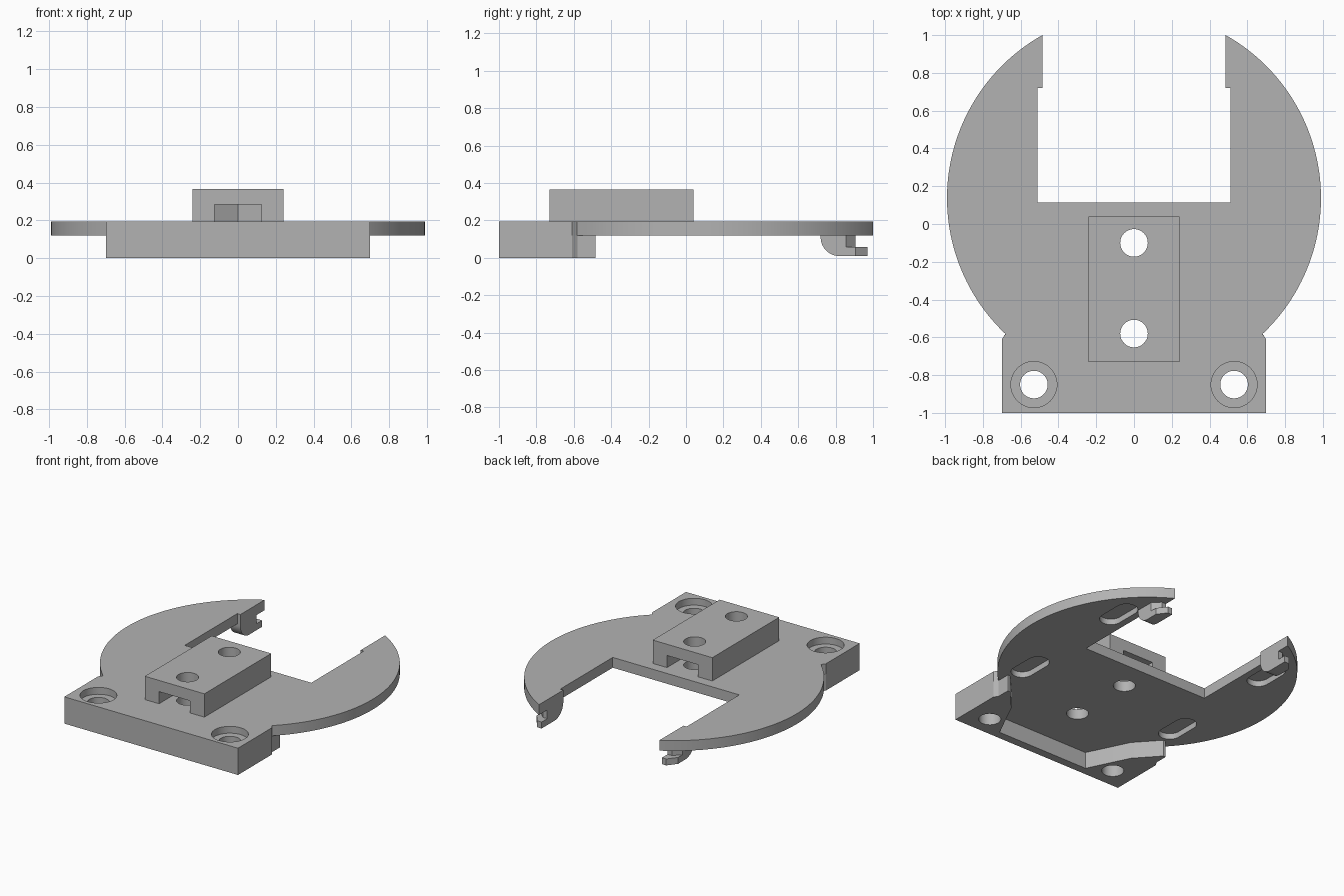
import bpy, bmesh, math
from mathutils import Vector

if "Cube" in bpy.data.objects:
    bpy.data.objects.remove(bpy.data.objects["Cube"], do_unlink=True)

GREY = bpy.data.materials.new("plain_grey")
GREY.use_nodes = True
GREY.diffuse_color = (0.45, 0.45, 0.45, 1)
GREY.node_tree.nodes["Principled BSDF"].inputs["Base Color"].default_value = (0.45, 0.45, 0.45, 1)

PLATE_LOW, PLATE_TOP, HUB_TOP = 0.12, 0.195, 0.365
RADIUS, CENTRE_Y = 0.99, 0.137


def prism(name, outline, low, high, axis="Z"):
    """Extrude a flat outline along Z (outline in x, y) or X (outline in y, z)."""
    bm = bmesh.new()
    place = (lambda u, v: (u, v, low)) if axis == "Z" else (lambda u, v: (low, u, v))
    face = bm.faces.new([bm.verts.new(place(u, v)) for u, v in outline])
    step = Vector((0, 0, high - low)) if axis == "Z" else Vector((high - low, 0, 0))
    grown = bmesh.ops.extrude_face_region(bm, geom=[face])["geom"]
    bmesh.ops.translate(bm, vec=step, verts=[g for g in grown if isinstance(g, bmesh.types.BMVert)])
    bmesh.ops.recalc_face_normals(bm, faces=bm.faces)
    mesh = bpy.data.meshes.new(name)
    bm.to_mesh(mesh)
    bm.free()
    mesh.materials.append(GREY)
    obj = bpy.data.objects.new(name, mesh)
    bpy.context.collection.objects.link(obj)
    return obj


def combine(target, tool, operation):
    """Apply a boolean and discard the tool."""
    mod = target.modifiers.new(operation.lower(), "BOOLEAN")
    mod.operation, mod.solver, mod.object = operation, "EXACT", tool
    bpy.context.view_layer.objects.active = target
    bpy.ops.object.modifier_apply(modifier=mod.name)
    bpy.data.objects.remove(tool, do_unlink=True)


def arc(cx, cy, r, start, end, count):
    angles = [math.radians(start + (end - start) * i / count) for i in range(count + 1)]
    return [(cx + r * math.cos(a), cy + r * math.sin(a)) for a in angles]


def circle(cx, cy, r):
    return arc(cx, cy, r, 0, 360, 48)[:-1]


def box(x0, x1, y0, y1):
    return [(x0, y0), (x1, y0), (x1, y1), (x0, y1)]


def mirrored(half):
    """Close a right-hand half outline with its reflection across x = 0."""
    return half + [(-x, y) for x, y in reversed(half)]


# Round plate with a square foot and an open slot at the back
tip = math.degrees(math.acos(0.485 / RADIUS))
foot = -math.degrees(math.acos(0.68 / RADIUS))
plate_half = [(0.51, 0.115), (0.51, 0.72), (0.485, 0.72)]
plate_half += arc(0, CENTRE_Y, RADIUS, tip, foot, 64)
plate_half += [(0.7, -0.61), (0.7, -1)]
body = prism("mounting_plate", mirrored(plate_half), PLATE_LOW, PLATE_TOP)

# Foot rim with a flared pocket underneath
rim_half = [(0.7, -1), (0.7, -0.61), (0.68, -0.58), (0.68, -0.485),
            (0.66, -0.485), (0.515, -0.645), (0.37, -0.94)]
combine(body, prism("foot_rim", mirrored(rim_half), 0, PLATE_LOW), "UNION")

# Raised hub with a pointed nut pocket from each end
hub = prism("raised_hub", box(-0.24, 0.24, -0.73, 0.04), PLATE_TOP, HUB_TOP)
for hole_y, open_y, inward in ((-0.58, -0.8, 1), (-0.1, 0.1, -1)):
    shoulder, point = hole_y + 0.072 * inward, hole_y + 0.144 * inward
    pocket = [(-0.125, open_y), (0.125, open_y), (0.125, shoulder), (0, point), (-0.125, shoulder)]
    combine(hub, prism("nut_pocket", pocket, PLATE_TOP - 0.05, 0.283), "DIFFERENCE")
combine(body, hub, "UNION")

# Through holes in the hub
for y in (-0.58, -0.1):
    combine(body, prism("hub_hole", circle(0, y, 0.073), -0.1, 0.5), "DIFFERENCE")

for side in (-1, 1):
    # Counterbored screw holes in the foot
    combine(body, prism("screw_hole", circle(side * 0.53, -0.85, 0.073), -0.1, 0.5), "DIFFERENCE")
    combine(body, prism("counterbore", circle(side * 0.53, -0.85, 0.122), 0.145, 0.5), "DIFFERENCE")

    # Blind oval recesses on the underside
    for y in (-0.31, 0.6):
        oval = arc(side * 0.635, y + 0.08, 0.075, 0, 180, 20)
        oval += arc(side * 0.635, y - 0.08, 0.075, 180, 360, 20)
        combine(body, prism("oval_recess", oval, 0.05, 0.162), "DIFFERENCE")

    # Hooked clip under each tip
    def clip_plan(shoulder, end):
        plan = [(0.485, 0.72), (0.57, 0.72), (0.57, shoulder), (0.52, end), (0.485, end)]
        return [(side * x, y) for x, y in plan]

    clip = prism("clip", clip_plan(0.905, 0.97), 0.01, 0.057)
    combine(clip, prism("clip_neck", clip_plan(0.855, 0.905), 0.057, PLATE_LOW), "UNION")
    rounded = arc(0.82, 0.11, 0.1, 180, 270, 16) + [(1.1, 0.01), (1.1, 0.2), (0.72, 0.2)]
    combine(clip, prism("clip_round", rounded, -1, 1, "X"), "INTERSECT")
    combine(body, clip, "UNION")

# Smooth the curved walls and keep the edges crisp
bpy.ops.object.select_all(action="DESELECT")
body.select_set(True)
bpy.context.view_layer.objects.active = body
bpy.ops.object.shade_smooth_by_angle(angle=math.radians(25))
